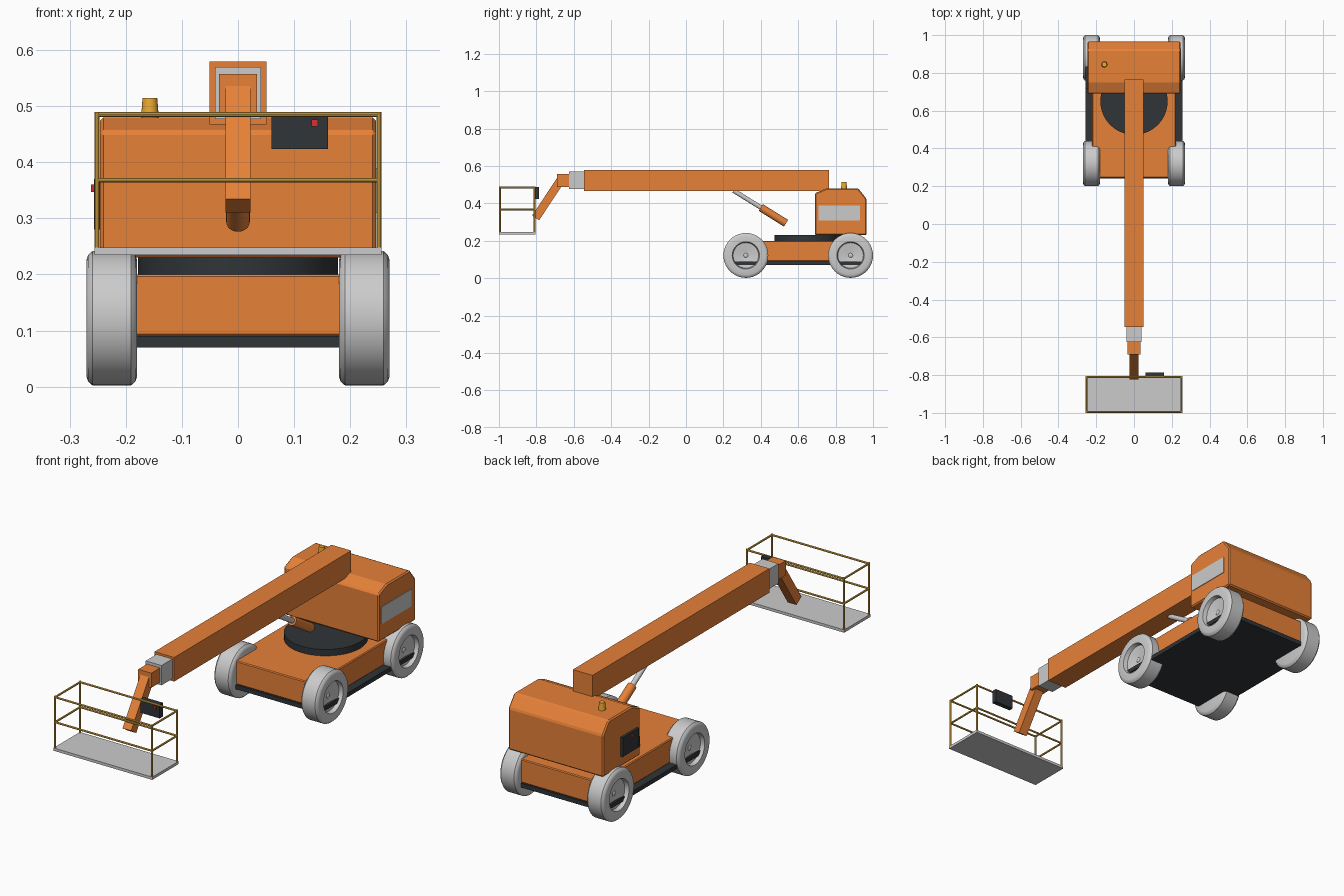
import bpy, bmesh, math
from mathutils import Vector

if "Cube" in bpy.data.objects:
    bpy.data.objects.remove(bpy.data.objects["Cube"])


def mat(name, rgb):
    m = bpy.data.materials.new(name)
    m.diffuse_color = (*rgb, 1)
    m.use_nodes = True
    m.node_tree.nodes["Principled BSDF"].inputs["Base Color"].default_value = m.diffuse_color
    return m


ORANGE = mat("orange_paint", (0.80, 0.22, 0.04))
DARK = mat("dark_trim", (0.03, 0.035, 0.04))
YELLOW = mat("rail_yellow", (0.80, 0.45, 0.06))
AMBER = mat("amber", (0.85, 0.40, 0.03))
RED = mat("red", (0.70, 0.03, 0.03))


def finish(bm, name, material=None, smooth=False, bevel=0):
    bmesh.ops.recalc_face_normals(bm, faces=bm.faces)
    me = bpy.data.meshes.new(name)
    bm.to_mesh(me)
    bm.free()
    ob = bpy.data.objects.new(name, me)
    bpy.context.collection.objects.link(ob)
    if material:
        me.materials.append(material)
    if bevel:
        b = ob.modifiers.new("bevel", 'BEVEL')
        b.width, b.segments = bevel, 1
    if smooth:
        bpy.ops.object.select_all(action='DESELECT')
        ob.select_set(True)
        bpy.context.view_layer.objects.active = ob
        bpy.ops.object.shade_smooth_by_angle(angle=math.radians(35))
    return ob


def box(name, x, y, z, material=None, bevel=0):
    bm = bmesh.new()
    bmesh.ops.create_cube(bm, size=1)
    for v in bm.verts:
        v.co = [(r[0] + r[1]) / 2 + c * (r[1] - r[0]) for r, c in zip((x, y, z), v.co)]
    return finish(bm, name, material, bevel=bevel)


def rod(name, a, b, r, material=None, sides=24, r2=None):
    a, b = Vector(a), Vector(b)
    bm = bmesh.new()
    bmesh.ops.create_cone(bm, cap_ends=True, segments=sides, radius1=r,
                          radius2=r if r2 is None else r2, depth=(b - a).length)
    q = Vector((0, 0, 1)).rotation_difference(b - a)
    for v in bm.verts:
        v.co = q @ v.co + (a + b) / 2
    return finish(bm, name, material, smooth=True)


def prism(name, profile, half, material=None, bevel=0):
    # extrudes a side (y, z) profile across x
    bm = bmesh.new()
    f = bm.faces.new([bm.verts.new((-half, y, z)) for y, z in profile])
    ext = bmesh.ops.extrude_face_region(bm, geom=[f])
    for v in ext["geom"]:
        if isinstance(v, bmesh.types.BMVert):
            v.co.x = half
    return finish(bm, name, material, bevel=bevel)


def wheel(name, side, y):
    # lathe profile: (offset outward, radius)
    prof = [(-.045, 0), (-.045, .104), (-.042, .113), (-.034, .12), (.034, .12),
            (.042, .113), (.045, .104), (.045, .073), (.026, .068), (.018, .012),
            (.022, .006), (.022, 0)]
    bm = bmesh.new()
    vs = [bm.verts.new((o, 0, r)) for o, r in prof]
    es = [bm.edges.new(p) for p in zip(vs, vs[1:])]
    bmesh.ops.spin(bm, geom=vs + es, cent=(0, 0, 0), axis=(1, 0, 0),
                   angle=2 * math.pi, steps=40)
    bmesh.ops.remove_doubles(bm, verts=bm.verts, dist=1e-5)
    for v in bm.verts:
        v.co = (side * (.225 + v.co.x), y + v.co.y, v.co.z + .122)
    finish(bm, name, smooth=True)


# Chassis and wheels
box("base_plate", (-.256, .256), (.24, .965), (.07, .09), DARK)
box("chassis", (-.222, .222), (.245, .96), (.09, .2), ORANGE, .004)
rod("turntable", (0, .65, .198), (0, .65, .23), .178, DARK, 40)
for sx, sn in ((-1, "left"), (1, "right")):
    for y, yn in ((.32, "front"), (.88, "rear")):
        wheel(f"{yn}_{sn}_wheel", sx, y)

# Turret cover with side panels and beacon
prism("turret_cover", [(.69, .23), (.965, .23), (.965, .425), (.922, .48),
                       (.75, .48), (.69, .455)], .246, ORANGE, .006)
box("side_panel", (.24, .249), (.708, .93), (.31, .39))
box("ground_control_box", (-.257, -.24), (.715, .835), (.28, .37), DARK)
box("ground_stop_button", (-.262, -.25), (.76, .773), (.347, .36), RED)
rod("beacon", (-.157, .845, .478), (-.157, .845, .515), .016, AMBER, 20, .013)

# Telescopic boom
box("main_boom", (-.051, .051), (-.545, .765), (.467, .58), ORANGE)
box("middle_boom", (-.041, .041), (-.625, -.54), (.477, .57))
box("inner_boom", (-.034, .034), (-.69, -.62), (.489, .557), ORANGE)

# Lift cylinder
rod("lift_barrel", (0, .40, .378), (0, .535, .294), .021, ORANGE)
rod("lift_rod", (0, .255, .468), (0, .41, .372), .012)

# Jib: slanted square bar
low, high = Vector((-.804, .3225)), Vector((-.67, .525))
d = (high - low).normalized()
n = Vector((d.y, -d.x)) * .0225
prism("jib", [low - n, low + n, high + n, high - n], .0225, ORANGE)

# Basket
X, Y0, Y1 = .251, -.995, -.81
box("basket_floor", (-.256, .256), (-1, -.805), (.235, .248))
corners = [(-X, Y0), (X, Y0), (X, Y1), (-X, Y1)]
for i, (x, y) in enumerate(corners):
    rod(f"basket_post_{i}", (x, y, .245), (x, y, .49), .0048, YELLOW, 10)
    x2, y2 = corners[(i + 1) % 4]
    for z, zn in ((.485, "top"), (.368, "middle")):
        rod(f"basket_{zn}_rail_{i}", (x, y, z), (x2, y2, z), .0045, YELLOW, 10)
box("basket_control_box", (.06, .16), (-.808, -.785), (.424, .489), DARK)
box("basket_stop_button", (.131, .143), (-.813, -.80), (.464, .476), RED)
